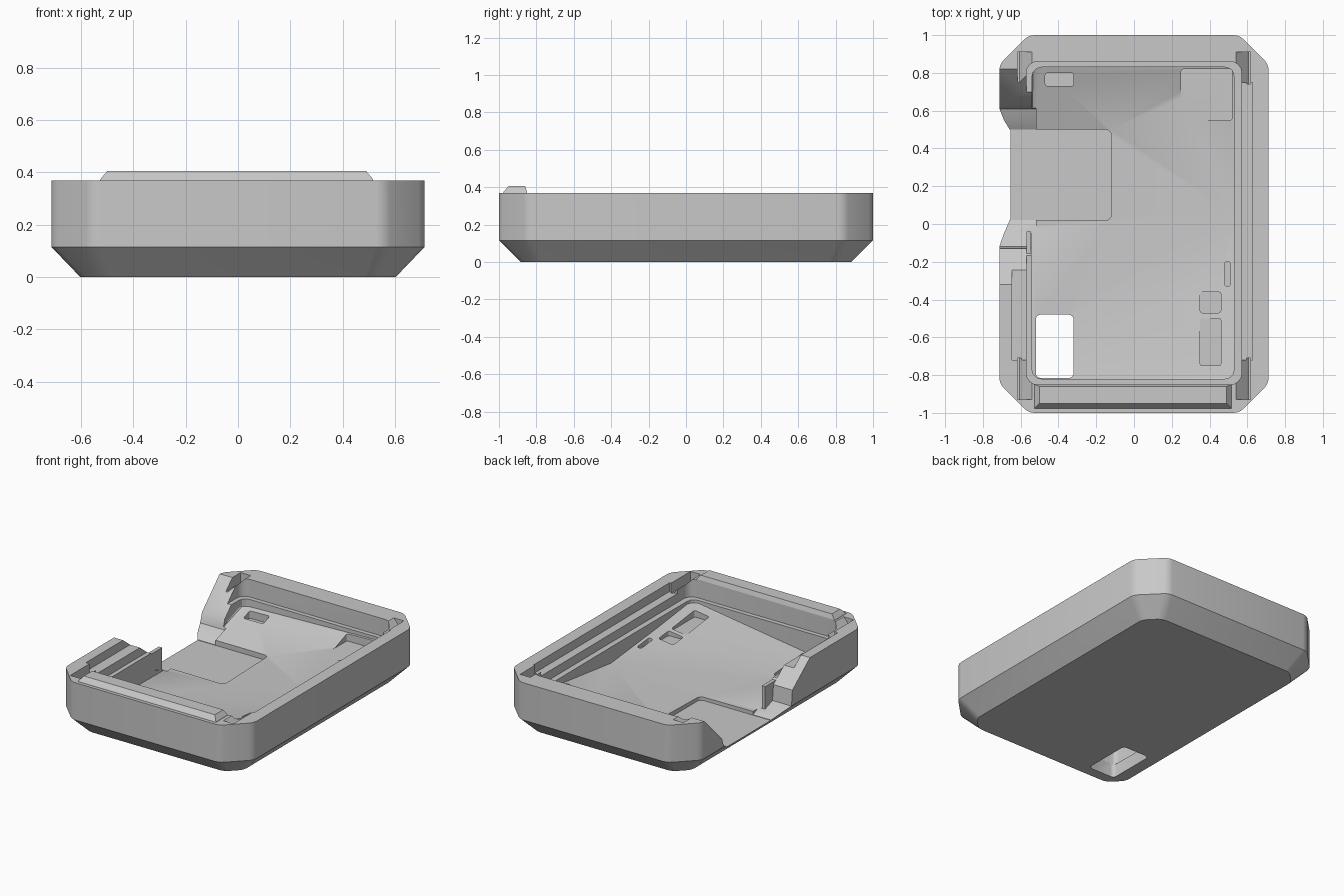
import bpy
import bmesh
from math import cos, sin, radians

cube = bpy.data.objects.get("Cube")
if cube:
    bpy.data.objects.remove(cube, do_unlink=True)

grey = bpy.data.materials.new("plain grey")
grey.use_nodes = True
grey.diffuse_color = (0.58, 0.58, 0.58, 1)
grey.node_tree.nodes["Principled BSDF"].inputs["Base Color"].default_value = (0.58, 0.58, 0.58, 1)


def finish(name, bm):
    bmesh.ops.recalc_face_normals(bm, faces=bm.faces)
    mesh = bpy.data.meshes.new(name)
    bm.to_mesh(mesh)
    bm.free()
    mesh.materials.append(grey)
    obj = bpy.data.objects.new(name, mesh)
    bpy.context.collection.objects.link(obj)
    return obj


def round_uprights(bm, radius, segments=4):
    """Round the steep edges that join one outline to the next."""
    edges = []
    for e in bm.edges:
        run = e.verts[0].co - e.verts[1].co
        if abs(run.z) > 0.02 and run.xy.length < 0.2:
            edges.append(e)
    bmesh.ops.bevel(bm, geom=edges, offset=radius, segments=segments,
                    affect='EDGES', profile=0.5)


def loft(rings):
    """Closed solid through outlines with equal point counts."""
    bm = bmesh.new()
    rows = [[bm.verts.new(p) for p in ring] for ring in rings]
    n = len(rows[0])
    for a, b in zip(rows, rows[1:]):
        for i in range(n):
            j = (i + 1) % n
            bm.faces.new((a[i], a[j], b[j], b[i]))
    bm.faces.new(rows[0][::-1])
    bm.faces.new(rows[-1])
    return bm


def rect(x0, x1, y0, y1, z):
    return [(x0, y0, z), (x1, y0, z), (x1, y1, z), (x0, y1, z)]


def block(name, x0, x1, y0, y1, z0, z1, radius=0.0):
    bm = loft([rect(x0, x1, y0, y1, z0), rect(x0, x1, y0, y1, z1)])
    if radius:
        round_uprights(bm, radius)
    return finish(name, bm)


def octagon(x, y, c, z):
    return [(x - c, -y, z), (x, -y + c, z), (x, y - c, z), (x - c, y, z),
            (-x + c, y, z), (-x, y - c, z), (-x, -y + c, z), (-x + c, -y, z)]


# Outer shell: octagonal tray with a sloped lower edge
bm = loft([octagon(0.602, 0.885, 0.088, 0), octagon(0.713, 1.0, 0.155, 0.115),
           octagon(0.713, 1.0, 0.155, 0.37)])
round_uprights(bm, 0.03, segments=3)
tray = finish("tray_shell", bm)

cutters = []

# Bowl-like interior: corners high, dipping toward the open side
rim = [(0.532, 0.05, 0.14), (0.532, -0.45, 0.19), (-0.542, 0.0, 0.08), (-0.542, 0.5, 0.09)]
for x, y, z, start in ((0.53, 0.83, 0.23, 0), (-0.54, 0.83, 0.2, 90),
                       (-0.54, -0.82, 0.09, 180), (0.53, -0.82, 0.23, 270)):
    cx = x - 0.05 * (1 if x > 0 else -1)
    cy = y - 0.05 * (1 if y > 0 else -1)
    for step in range(4):
        angle = radians(start + 30 * step)
        rim.append((cx + 0.05 * cos(angle), cy + 0.05 * sin(angle), z))
bm = bmesh.new()
for p in rim + [(x, y, 0.5) for x, y, z in rim] + [(-0.12, 0.5, 0.09), (-0.12, 0.02, 0.078)]:
    bm.verts.new(p)
bmesh.ops.convex_hull(bm, input=list(bm.verts))
bmesh.ops.delete(bm, geom=[v for v in bm.verts if not v.link_faces], context='VERTS')
cutters.append(finish("interior_cutter", bm))

# Stepped rim, side ledges and sloping corner slots
cutters.append(block("rim_step_cutter", -0.57, 0.57, -0.85, 0.86, 0.25, 0.52, 0.06))
for side, reach in ((-1, 0.645), (1, 0.628)):
    xs = sorted((side * 0.4, side * reach))
    cutters.append(block("side_ledge_cutter", *xs, -0.72, 0.75, 0.31, 0.54))
    for y0, y1 in ((0.74, 0.91), (-0.93, -0.71)):
        rings = [rect(*sorted((side * x, side * 0.617)), y0, y1, z)
                 for x, z in ((0.605, 0.3), (0.54, 0.37), (0.54, 0.56))]
        cutters.append(finish("corner_slot_cutter", loft(rings)))

# Side opening with sloping shoulders
profile = [(0.92, 0.47), (0.82, 0.37), (0.63, 0.18), (0.61, 0.115), (0.55, 0.09), (0.5, 0.058),
           (0.02, 0.058), (-0.05, 0.09), (-0.12, 0.115), (-0.13, 0.22), (-0.32, 0.37), (-0.45, 0.47)]
cutters.append(finish("side_opening_cutter",
                      loft([[(x, y, z) for y, z in profile] for x in (-0.8, -0.52)])))
cutters.append(block("pocket_cutter", -0.9, -0.12, 0.02, 0.5, 0.055, 0.58, 0.03))

# Corner window through the floor
cutters.append(block("window_cutter", -0.52, -0.32, -0.815, -0.48, -0.1, 0.3, 0.025))

# Level component recesses in the floor
for x0, x1, y0, y1, z in ((0.35, 0.46, -0.47, -0.36, 0.15), (0.48, 0.51, -0.33, -0.2, 0.14),
                          (0.35, 0.46, -0.75, -0.5, 0.17), (0.25, 0.52, 0.55, 0.82, 0.17),
                          (-0.47, -0.32, 0.73, 0.8, 0.14)):
    cutters.append(block("recess_cutter", x0, x1, y0, y1, z, 0.35, 0.012))

# Carve the tray and discard the cutters
bpy.context.view_layer.objects.active = tray
for cutter in cutters:
    cutter.hide_render = True
    mod = tray.modifiers.new("carve", 'BOOLEAN')
    mod.operation = 'DIFFERENCE'
    mod.solver = 'EXACT'
    mod.object = cutter
    bpy.ops.object.modifier_apply(modifier=mod.name)
    bpy.data.objects.remove(cutter, do_unlink=True)

# Raised tongue along the front rim, with a small lower lip
finish("front_tongue", loft([rect(-0.53, 0.52, -0.98, -0.85, 0.36),
                             rect(-0.525, 0.515, -0.975, -0.85, 0.375),
                             rect(-0.5, 0.49, -0.95, -0.86, 0.405)]))

# Thin upright plate beside the opening
block("inner_plate", -0.57, -0.545, -0.2, -0.04, 0.065, 0.24)

bpy.ops.object.select_all(action='DESELECT')
tray.select_set(True)
bpy.context.view_layer.objects.active = tray
bpy.ops.object.shade_smooth_by_angle(angle=0.52)
